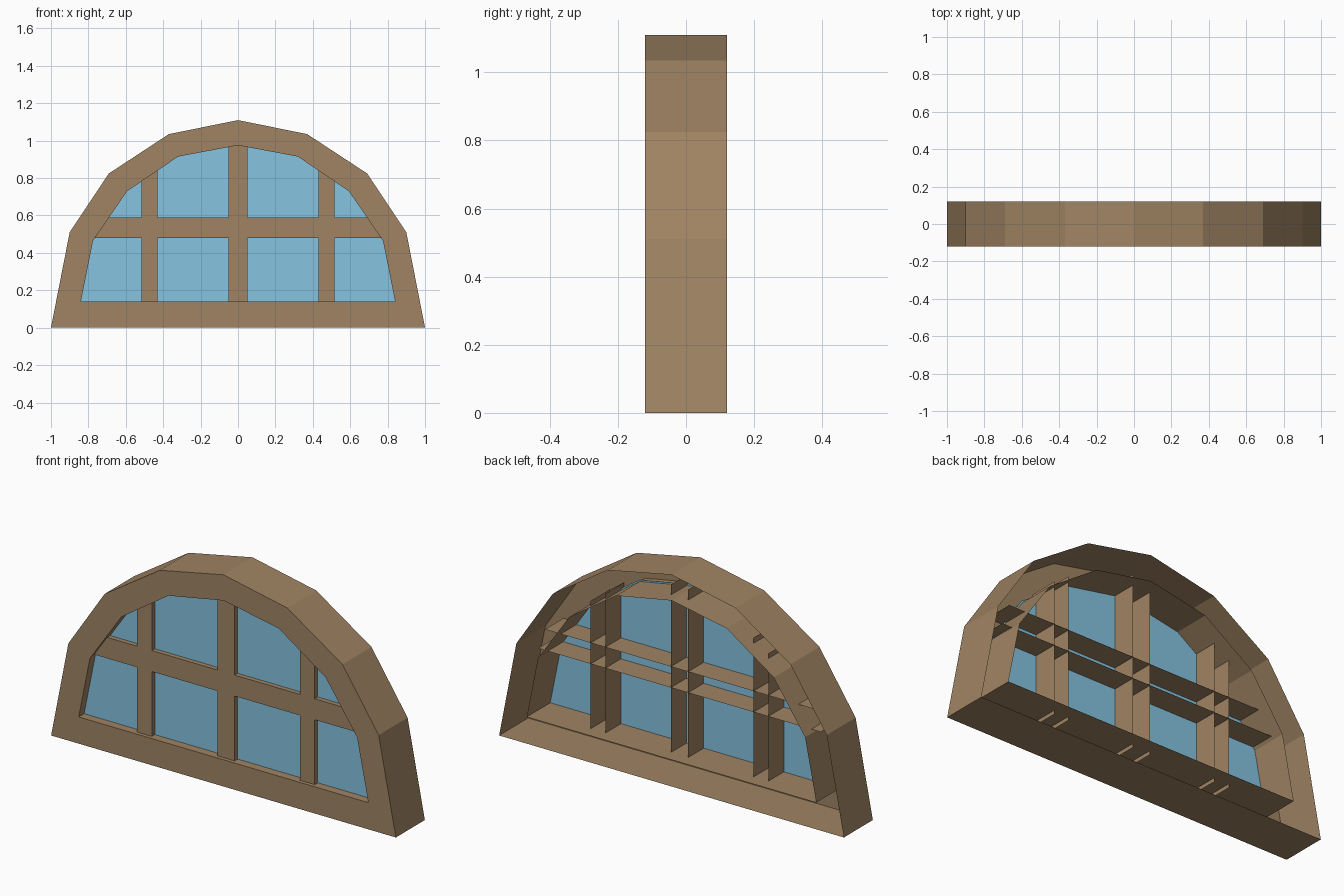
import bpy
import bmesh

cube = bpy.data.objects.get("Cube")
if cube:
    bpy.data.objects.remove(cube, do_unlink=True)


def make_material(name, rgb):
    mat = bpy.data.materials.new(name)
    mat.use_nodes = True
    mat.diffuse_color = (*rgb, 1)
    bsdf = mat.node_tree.nodes["Principled BSDF"]
    bsdf.inputs["Base Color"].default_value = (*rgb, 1)
    bsdf.inputs["Roughness"].default_value = 0.8
    return mat


WOOD = make_material("brown wood", (0.35, 0.23, 0.125))
GLASS = make_material("blue glass", (0.24, 0.55, 0.75))

FRONT, BACK = -0.12, 0.12
BAR_FRONT, BAR_BACK = -0.1, 0.054
GLASS_Y = -0.075


def finish(name, bm, mat):
    mesh = bpy.data.meshes.new(name)
    bm.to_mesh(mesh)
    bm.free()
    mesh.materials.append(mat)
    obj = bpy.data.objects.new(name, mesh)
    bpy.context.collection.objects.link(obj)
    return obj


def arch(half):
    """Mirror a half outline (right foot to peak) into a closed loop."""
    return half + [(-x, z) for x, z in reversed(half[:-1])]


def ring(bm, outline, y):
    return [bm.verts.new((x, y, z)) for x, z in outline]


def bridge(bm, a, b):
    for i in range(len(a)):
        j = (i + 1) % len(a)
        bm.faces.new((a[i], a[j], b[j], b[i]))


outer = arch([(1, 0), (0.9, 0.51), (0.69, 0.825), (0.37, 1.035), (0, 1.11)])
inner = arch([(0.84, 0.14), (0.775, 0.465), (0.593, 0.73), (0.32, 0.915), (0, 0.975)])

# Frame: outer wall, front face and inner reveal, open at the back
bm = bmesh.new()
loops = [ring(bm, outer, BACK), ring(bm, outer, FRONT),
         ring(bm, inner, FRONT), ring(bm, inner, BACK)]
for a, b in zip(loops, loops[1:]):
    bridge(bm, a, b)
finish("arched_frame", bm, WOOD)

# Glass: one flat pane slightly larger than the opening
bm = bmesh.new()
pane = [(x * 1.01, 0.14 + (z - 0.14) * 1.01) for x, z in inner]
bm.faces.new(ring(bm, pane, GLASS_Y))
finish("glass_pane", bm, GLASS)


def channel_bar(name, corners):
    """Bar with a front face and two long sides; corners run side a, side b."""
    bm = bmesh.new()
    a0, a1, b1, b0 = ring(bm, corners, BAR_FRONT)
    c0, c1, d1, d0 = ring(bm, corners, BAR_BACK)
    bm.faces.new((a0, a1, b1, b0))
    bm.faces.new((a0, c0, c1, a1))
    bm.faces.new((b0, b1, d1, d0))
    finish(name, bm, WOOD)


# Glazing bars, with ends running just through the frame
FOOT = 0.12
channel_bar("centre_bar", [(-0.05, FOOT), (-0.05, 1.02), (0.05, 1.02), (0.05, FOOT)])
for side, s in (("left", 1), ("right", -1)):
    channel_bar(side + "_bar", [(s * 0.515, FOOT), (s * 0.515, 0.81),
                                (s * 0.43, 0.87), (s * 0.43, FOOT)])
channel_bar("cross_bar", [(-0.82, 0.48), (0.82, 0.48), (0.78, 0.59), (-0.78, 0.59)])
